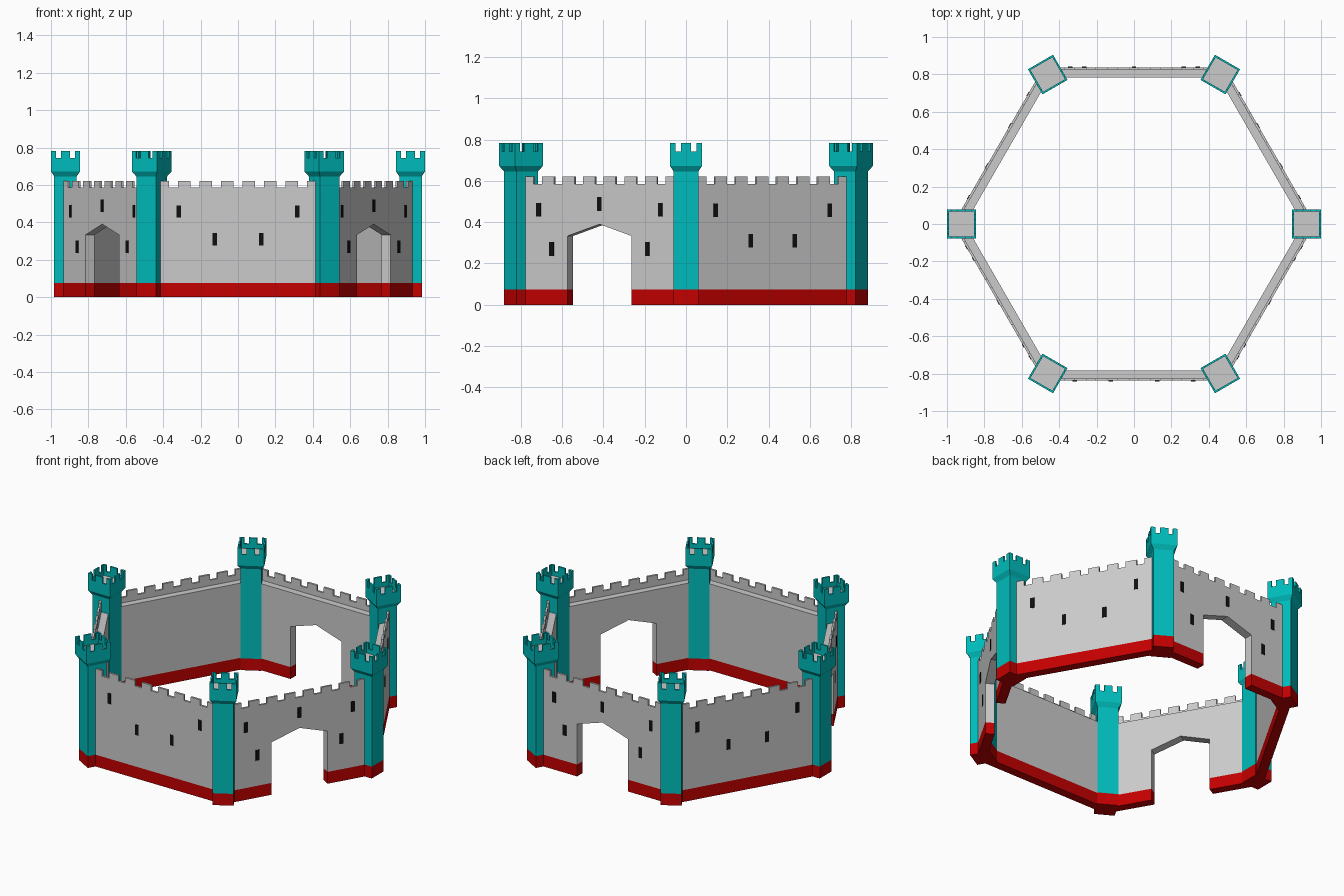
import bpy, bmesh, math
from mathutils import Matrix

if "Cube" in bpy.data.objects:
    bpy.data.objects.remove(bpy.data.objects["Cube"])


def material(name, color):
    m = bpy.data.materials.new(name)
    m.diffuse_color = color
    m.use_nodes = True
    m.node_tree.nodes["Principled BSDF"].inputs["Base Color"].default_value = m.diffuse_color
    return m


TEAL = material("teal", (0.0, 0.5, 0.5, 1))
RED = material("red", (0.55, 0.0, 0.0, 1))
BLACK = material("black", (0.005, 0.005, 0.005, 1))

R = 0.9225                    # tower centre radius
IN, OUT = 0.783, 0.838        # wall inner and outer distance from centre
L = 0.445                     # wall half length
BASE, WALK = 0.075, 0.55      # red band height, walkway height


def finish(name, bm, mat, angle):
    bmesh.ops.recalc_face_normals(bm, faces=bm.faces)
    me = bpy.data.meshes.new(name)
    bm.to_mesh(me)
    bm.free()
    ob = bpy.data.objects.new(name, me)
    ob.rotation_euler.z = angle
    bpy.context.collection.objects.link(ob)
    if mat:
        me.materials.append(mat)
    return ob


def slab(bm, pts, near, far, xform=Matrix()):
    """Extrude an outline of (y, z) points along x from near to far."""
    face = bm.faces.new([bm.verts.new(xform @ Matrix.Translation((near, y, z)).translation)
                         for y, z in pts])
    geo = bmesh.ops.extrude_face_region(bm, geom=[face])["geom"]
    shift = xform.to_3x3() @ Matrix.Translation((far - near, 0, 0)).translation
    bmesh.ops.translate(bm, verts=[g for g in geo if isinstance(g, bmesh.types.BMVert)], vec=shift)


def rect(y0, y1, z0, z1):
    return [(y0, z0), (y1, z0), (y1, z1), (y0, z1)]


def notched(half, z0, z1, z2, gaps):
    """Outline of a parapet with square gaps cut from the top."""
    pts = [(half, z0), (-half, z0), (-half, z2)]
    for a, b in gaps:
        pts += [(a, z2), (a, z1), (b, z1), (b, z2)]
    return pts + [(half, z2)]


def wall(angle, gate):
    w = 0.179
    # red footing and grey body, with a pointed gateway on alternate sides
    bm = bmesh.new()
    for y0, y1 in ([(-L, -w), (w, L)] if gate else [(-L, L)]):
        slab(bm, rect(y0, y1, 0, BASE), IN, OUT)
    finish("wall_footing", bm, RED, angle)
    bm = bmesh.new()
    body = [(L, WALK), (-L, WALK), (-L, BASE)]
    if gate:
        body += [(-w, BASE), (-w, 0.333), (0, 0.39), (w, 0.333), (w, BASE)]
    slab(bm, body + [(L, BASE)], IN, OUT)
    finish("wall_body", bm, None, angle)
    # outer parapet beside the walkway
    bm = bmesh.new()
    gaps = [(0.115 * i - 0.024, 0.115 * i + 0.024) for i in range(-3, 4)]
    slab(bm, notched(L, WALK, 0.585, 0.62, gaps), OUT - 0.013, OUT)
    finish("wall_parapet", bm, None, angle)
    # arrow slits
    slits = ([(-0.34, 0.46), (0, 0.488), (0.34, 0.46), (-0.267, 0.27), (0.267, 0.27)] if gate
             else [(-0.318, 0.458), (0.318, 0.458), (-0.123, 0.31), (0.123, 0.31)])
    bm = bmesh.new()
    for y, z in slits:
        slab(bm, rect(y - 0.012, y + 0.012, z - 0.033, z + 0.033), OUT - 0.005, OUT + 0.003)
    finish("arrow_slits", bm, BLACK, angle)


def loft(bm, levels):
    """Stack square rings given as (half width, height)."""
    rings = [[bm.verts.new((R + sx * h, sy * h, z))
              for sx, sy in ((-1, -1), (1, -1), (1, 1), (-1, 1))] for h, z in levels]
    for a, b in zip(rings, rings[1:]):
        for i in range(4):
            j = (i + 1) % 4
            bm.faces.new((a[i], a[j], b[j], b[i]))
    bm.faces.new(rings[0])
    bm.faces.new(rings[-1])


def tower(angle):
    s, c, floor = 0.06, 0.0775, 0.715
    for name, levels, mat in (
            ("tower_footing", [(s, 0), (s, BASE)], RED),
            ("tower_shaft", [(s, BASE), (s, 0.645), (c, 0.672), (c, floor - 0.005)], TEAL),
            ("tower_floor", [(c - 0.009, floor - 0.006), (c - 0.009, floor)], None)):
        bm = bmesh.new()
        loft(bm, levels)
        finish(name, bm, mat, angle)
    # crenellated crown, four thin panels
    bm = bmesh.new()
    for k in range(4):
        turn = Matrix.Translation((R, 0, 0)) @ Matrix.Rotation(k * math.pi / 2, 4, 'Z')
        slab(bm, notched(c, floor - 0.005, 0.743, 0.782, [(-0.051, -0.024), (0.024, 0.051)]),
             c - 0.01, c, turn)
    finish("tower_crown", bm, TEAL, angle)


for k in range(6):
    tower(math.radians(60 * k))
    wall(math.radians(60 * k + 30), gate=k % 2 == 1)
